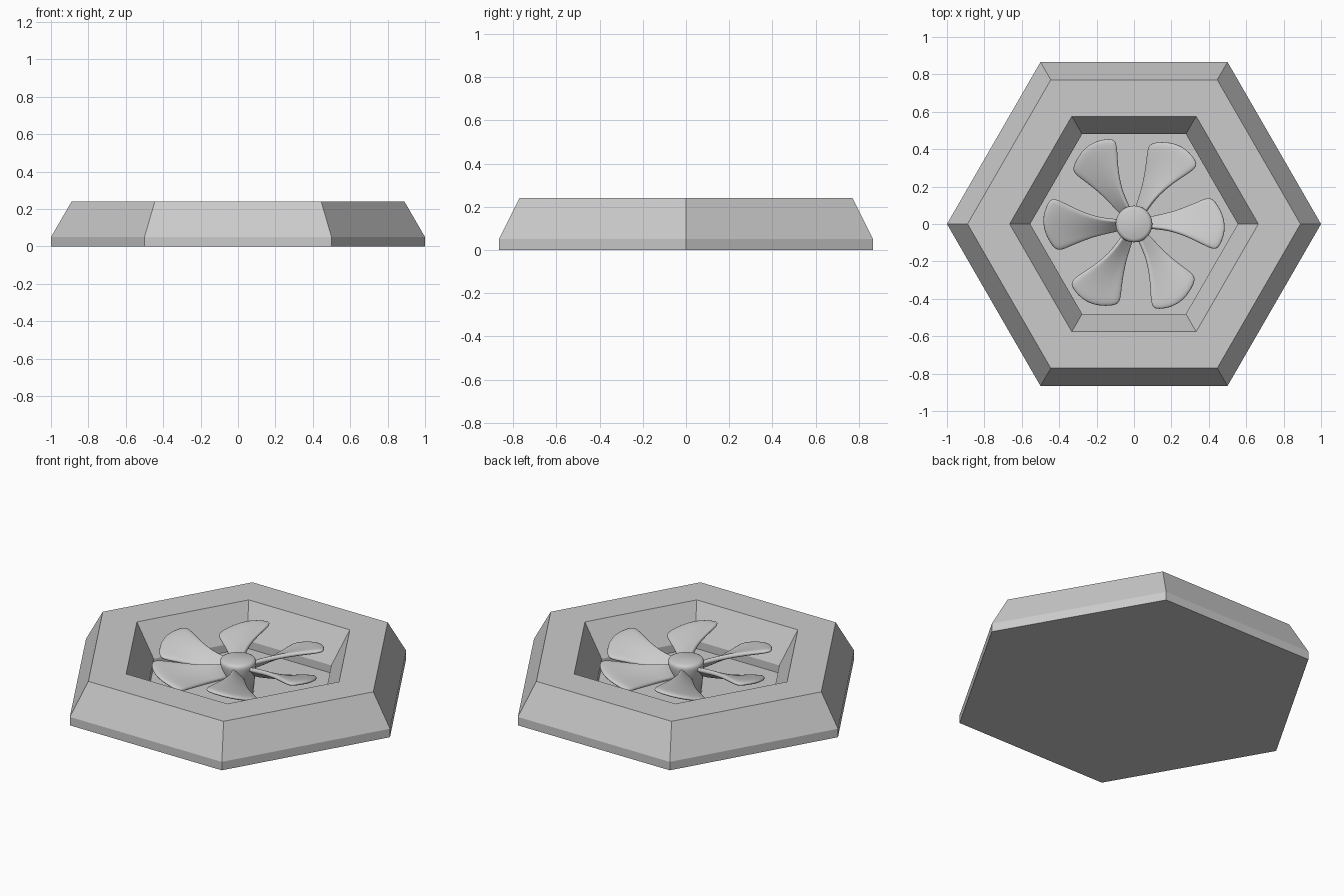
import bpy, bmesh, math

if "Cube" in bpy.data.objects:
    bpy.data.objects.remove(bpy.data.objects["Cube"])

def new_object(name, bm):
    bmesh.ops.recalc_face_normals(bm, faces=bm.faces)
    mesh = bpy.data.meshes.new(name)
    bm.to_mesh(mesh)
    bm.free()
    obj = bpy.data.objects.new(name, mesh)
    bpy.context.collection.objects.link(obj)
    return obj

def lathe(name, profile, sides):
    """Spin (radius, z) points into rings and cap both ends."""
    bm = bmesh.new()
    rings = []
    for r, z in profile:
        rings.append([bm.verts.new((r * math.cos(2 * math.pi * i / sides),
                                    r * math.sin(2 * math.pi * i / sides), z))
                      for i in range(sides)])
    for a, b in zip(rings, rings[1:]):
        for i in range(sides):
            j = (i + 1) % sides
            bm.faces.new((a[i], a[j], b[j], b[i]))
    bm.faces.new(rings[0])
    bm.faces.new(rings[-1])
    return new_object(name, bm)

# Hexagonal housing with a sloped rim and a recessed well
lathe("hex_housing", [(1, 0), (1, 0.05), (0.89, 0.24), (0.665, 0.24),
                      (0.555, 0.05), (0.555, 0.004)], 6)

# Central hub with a rounded top
hub = lathe("fan_hub", [(0.085, 0.004), (0.097, 0.17), (0.098, 0.185),
                        (0.092, 0.196), (0.08, 0.202)], 40)
for p in hub.data.polygons:
    p.use_smooth = True

# One twisted blade: (x, y low edge, z low edge, y high edge, z high edge, tip bulge)
stations = [(0.06, 0.032, 0.11, -0.022, 0.17, 0.0),
            (0.17, 0.052, 0.115, -0.028, 0.18, 0.01),
            (0.28, 0.09, 0.128, -0.07, 0.195, 0.03),
            (0.36, 0.124, 0.14, -0.115, 0.207, 0.05),
            (0.427, 0.152, 0.147, -0.148, 0.215, 0.062)]
ACROSS = 6
bm = bmesh.new()
rows = []
for x, y0, z0, y1, z1, bulge in stations:
    row = []
    for i in range(ACROSS + 1):
        t = i / ACROSS
        v = 2 * t - 1
        arch = 1 - v * v
        row.append(bm.verts.new((x + bulge * arch + 0.25 * bulge * v,
                                 y0 + (y1 - y0) * t,
                                 z0 + (z1 - z0) * t + 0.2 * bulge * arch)))
    rows.append(row)
for a, b in zip(rows, rows[1:]):
    for i in range(ACROSS):
        bm.faces.new((a[i], b[i], b[i + 1], a[i + 1]))
blade = new_object("fan_blade_1", bm)
for p in blade.data.polygons:
    p.use_smooth = True

# Thicken and round each blade, repeated around the hub
blades = [blade]
for k in range(1, 6):
    b = bpy.data.objects.new(f"fan_blade_{k + 1}", blade.data)
    bpy.context.collection.objects.link(b)
    b.rotation_euler.z = k * math.pi / 3
    blades.append(b)
for b in blades:
    solid = b.modifiers.new("thickness", "SOLIDIFY")
    solid.thickness = 0.026
    solid.offset = 0
    sub = b.modifiers.new("rounding", "SUBSURF")
    sub.levels = sub.render_levels = 2
